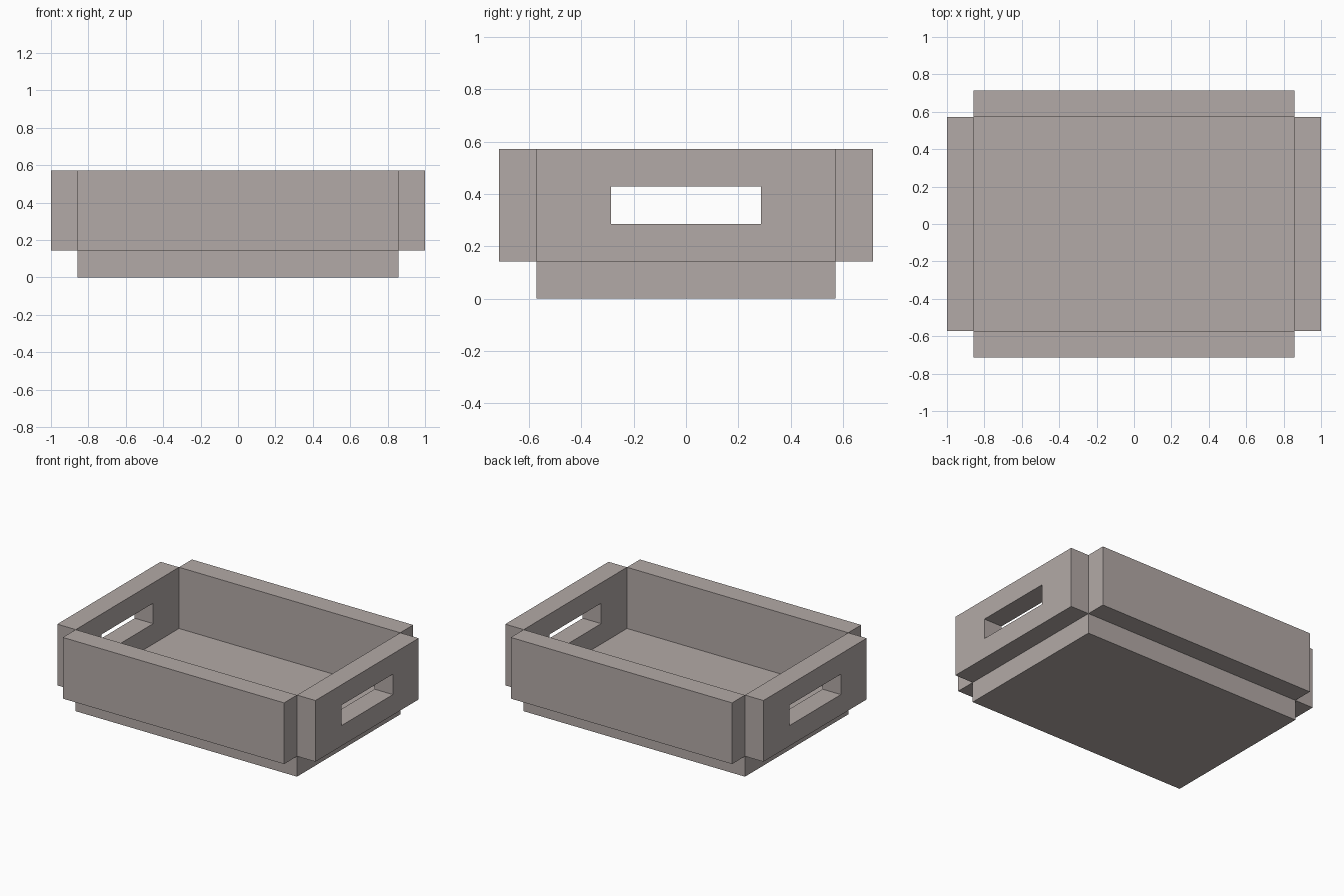
import bpy
import bmesh

if "Cube" in bpy.data.objects:
    bpy.data.objects.remove(bpy.data.objects["Cube"], do_unlink=True)

U = 1 / 7                      # board thickness
HX, HY = 6 * U, 4 * U          # half size of the base
Z0, Z1 = U, 4 * U              # bottom and top of the walls

# Warm grey paint
COLOUR = (0.45, 0.40, 0.385, 1)
paint = bpy.data.materials.new("warm_grey")
paint.use_nodes = True
paint.diffuse_color = COLOUR
bsdf = next(n for n in paint.node_tree.nodes if n.type == "BSDF_PRINCIPLED")
bsdf.inputs["Base Color"].default_value = COLOUR
bsdf.inputs["Roughness"].default_value = 0.8


def finish(name, bm):
    bmesh.ops.recalc_face_normals(bm, faces=bm.faces)
    mesh = bpy.data.meshes.new(name)
    bm.to_mesh(mesh)
    bm.free()
    mesh.materials.append(paint)
    obj = bpy.data.objects.new(name, mesh)
    bpy.context.collection.objects.link(obj)


def board(name, lo, hi):
    """Plain box between two corners."""
    bm = bmesh.new()
    bmesh.ops.create_cube(bm, size=1)
    for v in bm.verts:
        v.co = [(a + b) / 2 + c * (b - a) for a, b, c in zip(lo, hi, v.co)]
    finish(name, bm)


def handle_board(name, x_in, x_out):
    """End wall with a rectangular hand hole, swept from four rings."""
    bm = bmesh.new()

    def ring(x, half_y, low, high):
        corners = ((-half_y, low), (half_y, low), (half_y, high), (-half_y, high))
        return [bm.verts.new((x, y, z)) for y, z in corners]

    outer, hole = (HY, Z0, Z1), (2 * U, 2 * U, 3 * U)
    rings = [ring(x_in, *outer), ring(x_out, *outer),
             ring(x_out, *hole), ring(x_in, *hole)]
    for i in range(4):
        a, b = rings[i], rings[(i + 1) % 4]
        for j in range(4):
            k = (j + 1) % 4
            bm.faces.new((a[j], a[k], b[k], b[j]))
    finish(name, bm)


# Base slab
board("base", (-HX, -HY, 0), (HX, HY, U))

# Long walls
board("front_wall", (-HX, -HY - U, Z0), (HX, -HY, Z1))
board("back_wall", (-HX, HY, Z0), (HX, HY + U, Z1))

# End walls with hand holes
for name, side in (("left_handle_wall", 1), ("right_handle_wall", -1)):
    handle_board(name, side * HX, side * (HX + U))
